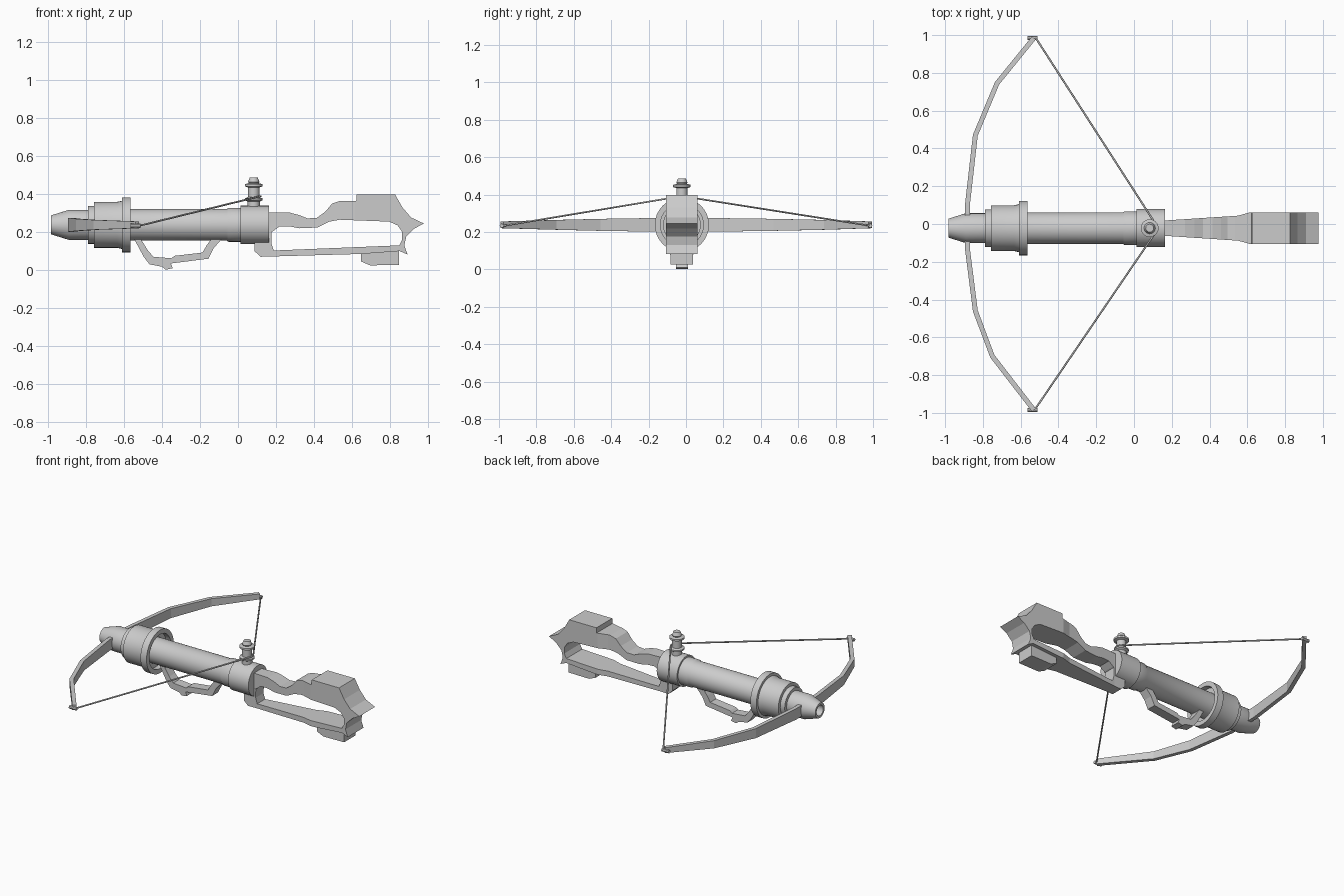
import bpy, bmesh, math
from mathutils import Vector

if "Cube" in bpy.data.objects:
    bpy.data.objects.remove(bpy.data.objects["Cube"])

CY, CZ = -0.022, 0.238   # barrel axis


def finish(name, bm, smooth=False):
    bmesh.ops.recalc_face_normals(bm, faces=bm.faces)
    me = bpy.data.meshes.new(name)
    bm.to_mesh(me)
    bm.free()
    ob = bpy.data.objects.new(name, me)
    bpy.context.collection.objects.link(ob)
    if smooth:
        bpy.ops.object.select_all(action='DESELECT')
        ob.select_set(True)
        bpy.context.view_layer.objects.active = ob
        bpy.ops.object.shade_smooth_by_angle(angle=math.radians(32))
    return ob


def lathe(name, profile, origin, axis, n=32):
    """Revolve (distance, radius) pairs about the X or Z axis, with end caps."""
    bm = bmesh.new()
    rings = []
    for d, r in profile:
        ring = []
        for i in range(n):
            a = 2 * math.pi * i / n
            c, s = r * math.cos(a), r * math.sin(a)
            ring.append(bm.verts.new(Vector(origin) + Vector((d, c, s) if axis == 'X' else (c, s, d))))
        rings.append(ring)
    for a, b in zip(rings, rings[1:]):
        for i in range(n):
            bm.faces.new((a[i], a[(i + 1) % n], b[(i + 1) % n], b[i]))
    bm.faces.new(rings[0])
    bm.faces.new(rings[-1])
    return finish(name, bm, True)


def plate(name, outline, widths):
    """Extrude an (x, z) outline sideways; widths = (x, half width) steps."""
    bm = bmesh.new()
    f = bm.faces.new([bm.verts.new((x, -1, z)) for x, z in outline])
    ext = bmesh.ops.extrude_face_region(bm, geom=[f])
    for v in ext['geom']:
        if isinstance(v, bmesh.types.BMVert):
            v.co.y = 1
    bmesh.ops.triangulate(bm, faces=[g for g in bm.faces if len(g.verts) > 4])
    for x, _ in widths[1:-1]:
        bmesh.ops.bisect_plane(bm, geom=bm.verts[:] + bm.edges[:] + bm.faces[:],
                               plane_co=(x, 0, 0), plane_no=(1, 0, 0), dist=1e-5)
    for v in bm.verts:
        w = widths[-1][1]
        for (x0, w0), (x1, w1) in zip(widths, widths[1:]):
            if v.co.x <= x1:
                t = max(0, (v.co.x - x0) / (x1 - x0))
                w = w0 + (w1 - w0) * t
                break
        v.co.y = CY + v.co.y * w
    return finish(name, bm)


def rod(name, pts, r):
    cu = bpy.data.curves.new(name, 'CURVE')
    cu.dimensions = '3D'
    cu.bevel_depth = r
    cu.bevel_resolution = 1
    cu.use_fill_caps = True
    sp = cu.splines.new('POLY')
    sp.points.add(len(pts) - 1)
    for p, co in zip(sp.points, pts):
        p.co = (*co, 1)
    ob = bpy.data.objects.new(name, cu)
    bpy.context.collection.objects.link(ob)
    return ob


# Barrel with nose, collar, cupped flange and rear block
axis0 = (0, CY, CZ)
lathe("nose", [(-.90, .035), (-.983, .035), (-.983, .05), (-.89, .079), (-.78, .079)], axis0, 'X')
lathe("collar", [(-.79, .079), (-.79, .1), (-.757, .1), (-.757, .121), (-.635, .121), (-.61, .127),
                 (-.61, .145), (-.565, .145), (-.565, .115), (-.60, .115), (-.60, .08)], axis0, 'X')
lathe("barrel", [(-.62, .083), (-.06, .083), (-.05, .089), (.02, .089)], axis0, 'X')
lathe("rear_block", [(.012, .08), (.012, .101), (.163, .101)], axis0, 'X')

# String post
lathe("string_post", [(.30, .032), (.36, .032), (.368, .046), (.378, .046), (.384, .03), (.435, .03),
                      (.44, .047), (.452, .047), (.457, .026), (.464, .03), (.487, .021)],
      (.083, CY, 0), 'Z', 24)

# Skeleton stock: outer outline, then the opening (joined by a slit hidden in the block)
plate("stock", [
    (.12, .303), (.27, .303), (.32, .29), (.365, .272), (.415, .275), (.46, .308), (.495, .35),
    (.535, .363), (.622, .363), (.624, .397), (.827, .397), (.865, .33), (.91, .277), (.978, .245),
    (.927, .218), (.885, .176), (.875, .13), (.892, .082), (.85, .10), (.65, .085), (.118, .07),
    (.087, .10), (.087, .2), (.177, .2), (.176, .14), (.188, .103), (.848, .13), (.864, .16),
    (.864, .2), (.84, .235), (.795, .255), (.535, .265), (.48, .255), (.417, .224), (.323, .22),
    (.27, .23), (.218, .23), (.185, .205), (.178, .201), (.12, .201)],
    [(0, .04), (.17, .041), (.55, .066), (.615, .084), (1, .084)])
plate("stock_foot", [(.648, .095), (.648, .045), (.695, .025), (.848, .027), (.848, .11)],
      [(.6, .06), (.9, .06)])

# Trigger guard under the barrel
plate("trigger_guard", [
    (-.55, .17), (-.495, .068), (-.465, .03), (-.40, .018), (-.38, .002), (-.343, .01), (-.353, .035),
    (-.155, .06), (-.128, .115), (-.08, .17), (-.135, .17), (-.165, .13), (-.187, .092), (-.335, .075),
    (-.35, .062), (-.445, .07), (-.475, .105), (-.515, .17)],
    [(-.6, .032), (0, .032)])

# Bow limbs: one tapered strip swept through (x, y, z centre, half height)
path = [(-.53, -.985, .238, .018), (-.75, -.70, .238, .026), (-.84, -.46, .238, .032),
        (-.882, -.13, .238, .037), (-.882, .10, .238, .037), (-.84, .47, .238, .032),
        (-.725, .745, .238, .026), (-.53, .985, .238, .018)]
bm = bmesh.new()
rings = []
for i, (x, y, z, h) in enumerate(path):
    a, b = path[max(i - 1, 0)], path[min(i + 1, len(path) - 1)]
    t = Vector((b[0] - a[0], b[1] - a[1], 0)).normalized()
    n = Vector((t.y, -t.x, 0)) * .013
    c = Vector((x, y, z))
    up = Vector((0, 0, h))
    rings.append([bm.verts.new(p) for p in (c + n + up, c - n + up, c - n - up, c + n - up)])
for a, b in zip(rings, rings[1:]):
    for i in range(4):
        bm.faces.new((a[i], a[(i + 1) % 4], b[(i + 1) % 4], b[i]))
bm.faces.new(rings[0])
bm.faces.new(rings[-1])
finish("bow", bm)

# String nocks and string, looped round the post
for side in (-1, 1):
    lathe("string_nock", [(-.565, .011), (-.512, .011)], (0, side * .985, .233), 'X', 8)
loop = [(.083 + .038 * math.cos(a), CY + .038 * math.sin(a), .388)
        for a in (math.radians(k) for k in (-35, -12, 12, 35))]
rod("bow_string", [(-.52, -.975, .233)] + loop + [(-.52, .985, .233)], .005)
